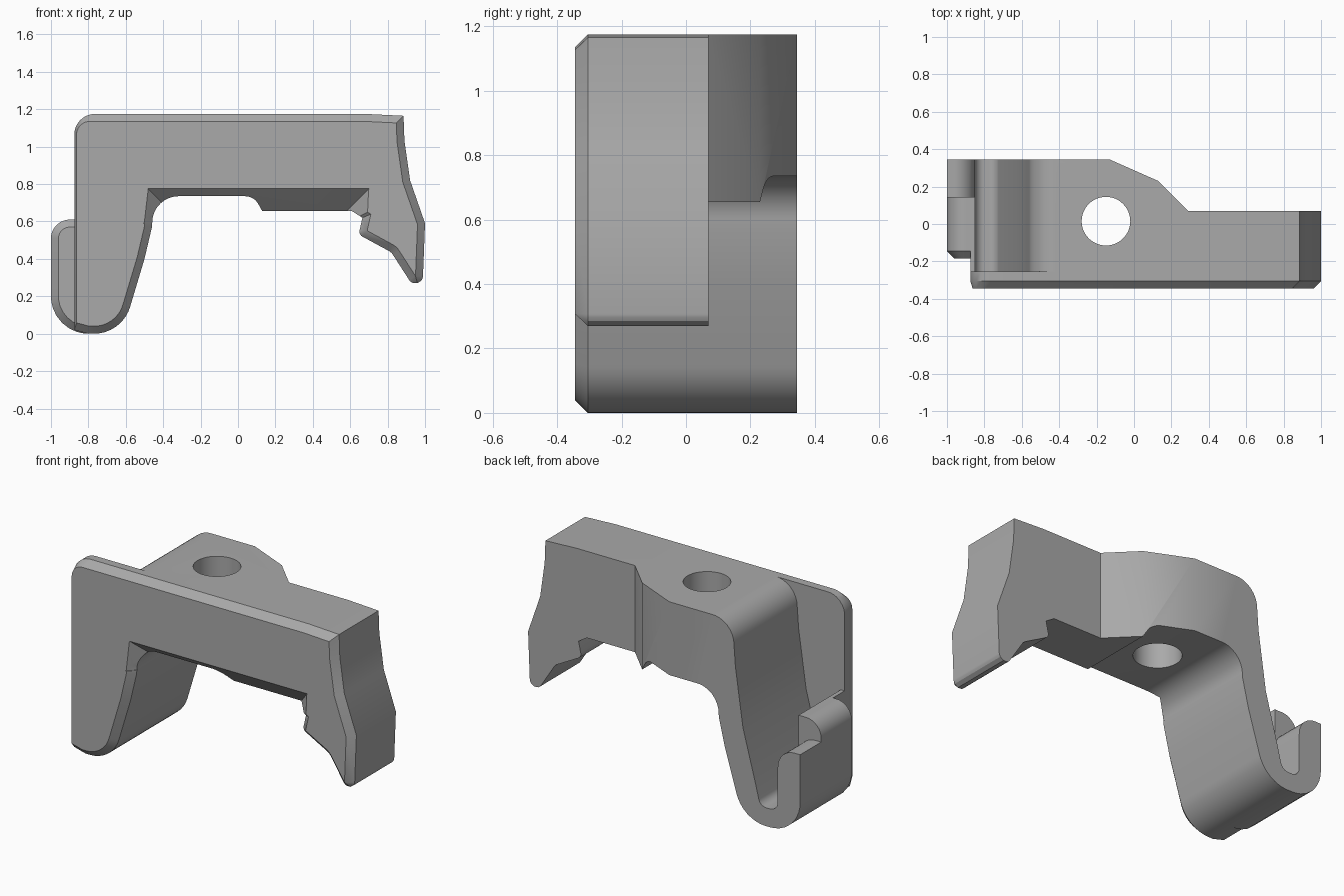
import bpy, bmesh, math
from mathutils import Vector
from mathutils.geometry import intersect_line_line_2d  # noqa: F401

if "Cube" in bpy.data.objects:
    bpy.data.objects.remove(bpy.data.objects["Cube"])

CHAMFER = 0.04
grey = bpy.data.materials.new("plain grey")
grey.use_nodes = True
grey.diffuse_color = (0.4, 0.4, 0.4, 1)
grey.node_tree.nodes["Principled BSDF"].inputs["Base Color"].default_value = (0.4, 0.4, 0.4, 1)


def outline(corners, inset=0.0, steps=8):
    """Clockwise corners (x, z, radius, chamfer share) -> points, optionally inset."""
    corners = [tuple(c) + (0, 1)[len(c) - 2:] if len(c) < 4 else c for c in corners]
    pts = [Vector(c[:2]) for c in corners]
    n = len(pts)
    dirs = [(pts[(i + 1) % n] - pts[i]).normalized() for i in range(n)]
    moved = []
    for i in range(n):
        a, b = dirs[i - 1], dirs[i]
        na, nb = Vector((a.y, -a.x)), Vector((b.y, -b.x))
        da, db = inset * corners[i - 1][3], inset * corners[i][3]
        det = na.x * nb.y - na.y * nb.x
        moved.append(pts[i] + Vector(((da * nb.y - db * na.y) / det, (db * na.x - da * nb.x) / det)))
    loop = []
    for i, p in enumerate(moved):
        radius = corners[i][2]
        if not radius:
            loop.append(p)
            continue
        u, v = -dirs[i - 1], dirs[i]
        convex = u.x * v.y - u.y * v.x > 0
        r = max(radius - inset if convex else radius + inset, 0)
        half = u.angle(v) / 2
        centre = p + (u + v).normalized() * r / math.sin(half)
        t = r / math.tan(half)
        a, b = p + u * t - centre, p + v * t - centre
        for k in range(steps + 1):
            loop.append(centre + a.lerp(b, k / steps).normalized() * r)
    return loop


def loft(name, rings):
    """Skin equal-length rings of 3D points and cap both ends."""
    bm = bmesh.new()
    rows = [[bm.verts.new(p) for p in ring] for ring in rings]
    n = len(rows[0])
    for a, b in zip(rows, rows[1:]):
        for i in range(n):
            bm.faces.new((a[i], a[(i + 1) % n], b[(i + 1) % n], b[i]))
    bm.faces.new(rows[0])
    bm.faces.new(rows[-1])
    bmesh.ops.remove_doubles(bm, verts=bm.verts, dist=0.0005)
    bmesh.ops.recalc_face_normals(bm, faces=bm.faces)
    mesh = bpy.data.meshes.new(name)
    bm.to_mesh(mesh)
    bm.free()
    mesh.materials.append(grey)
    obj = bpy.data.objects.new(name, mesh)
    bpy.context.collection.objects.link(obj)
    return obj


def along_y(name, corners, front, back, chamfer=0.0):
    rings = [(front, chamfer), (front + chamfer, 0), (back, 0)] if chamfer else [(front, 0), (back, 0)]
    return loft(name, [[(p.x, y, p.y) for p in outline(corners, d)] for y, d in rings])


def combine(target, other, operation):
    mod = target.modifiers.new(operation, 'BOOLEAN')
    mod.object, mod.operation, mod.solver = other, operation, 'EXACT'
    bpy.context.view_layer.objects.active = target
    bpy.ops.object.modifier_apply(modifier=mod.name)
    bpy.data.objects.remove(other)


# Right arm, underside and inner leg shared by the plate and the body
right_arm = [(0.68, 1.175), (0.885, 1.165), (0.89, 1.03), (0.92, 0.82), (1.0, 0.59),
             (0.984, 0.18, 0.04), (0.82, 0.435, 0.06), (0.645, 0.53, 0.03),
             (0.665, 0.62), (0.61, 0.655)]
underside = [(0.13, 0.655), (0.085, 0.735, 0.08), (-0.45, 0.735, 0.14), (-0.46, 0.57),
             (-0.5, 0.4), (-0.62, 0, 0.2), (-0.8, 0)]

# Front plate with chamfered rim
plate = along_y("front_plate", [(-0.875, 1.175, 0.11)] + right_arm + underside
                + [(-0.875, 0.02, 0, 0.3)], -0.345, -0.255, CHAMFER)

# Body with curved leg and groove
bracket = along_y("clip_bracket", [(-0.85, 0.61), (-0.85, 0.11, 0.05), (-0.735, 0.11, 0.05),
                  (-0.70, 0.25), (-0.62, 0.55), (-0.57, 0.9), (-0.55, 1.175, 0.14)]
                  + right_arm + underside + [(-0.875, 0.02), (-0.875, 0.61)], -0.255, 0.345)

# Outer wall of the hook
hook = along_y("hook_wall", [(-1, 0.61, 0.1), (-0.86, 0.61, 0, 0), (-0.86, 0.1, 0, 0),
                             (-0.8, 0), (-1, 0, 0.2)], -0.185, 0.345, CHAMFER)
combine(bracket, hook, 'UNION')

# Lower, rounded tip at the rear of the hook
tip = along_y("tip_cutter", [(-1.1, 0.8), (-0.8, 0.8), (-0.8, 0.36), (-0.85, 0.36),
                             (-0.86, 0.487, 0.11), (-1.1, 0.49)], 0.145, 0.5)
combine(bracket, tip, 'DIFFERENCE')

# Tapered rear outline of the body
plan = [(-0.13, 0.345), (0.13, 0.23), (0.29, 0.07), (1.2, 0.07), (1.2, 0.5), (-0.13, 0.5)]
combine(bracket, loft("plan_cutter", [[(x, y, z) for x, y in plan] for z in (-0.2, 1.4)]),
        'DIFFERENCE')
combine(bracket, plate, 'UNION')

# Sloped front edge of the underside
rings = []
for d in (-0.03, 0.14):
    rings.append([(x, d - 0.345, z) for x, z in (
        (-0.48 + d, 0.775 - d), (0.70 - d, 0.775 - d), (0.69 - d, 0.59), (-0.505 + d, 0.59))])
combine(bracket, loft("slope_cutter", rings), 'DIFFERENCE')

# Vertical bolt hole
turns = [math.tau * i / 48 for i in range(48)]
combine(bracket, loft("hole_cutter", [[(-0.15 + 0.13 * math.cos(a), 0.015 + 0.13 * math.sin(a), z)
                                       for a in turns] for z in (0.5, 1.4)]), 'DIFFERENCE')

# Smooth curves, crisp edges
bracket.select_set(True)
bpy.context.view_layer.objects.active = bracket
bpy.ops.object.shade_smooth_by_angle(angle=math.radians(25))
